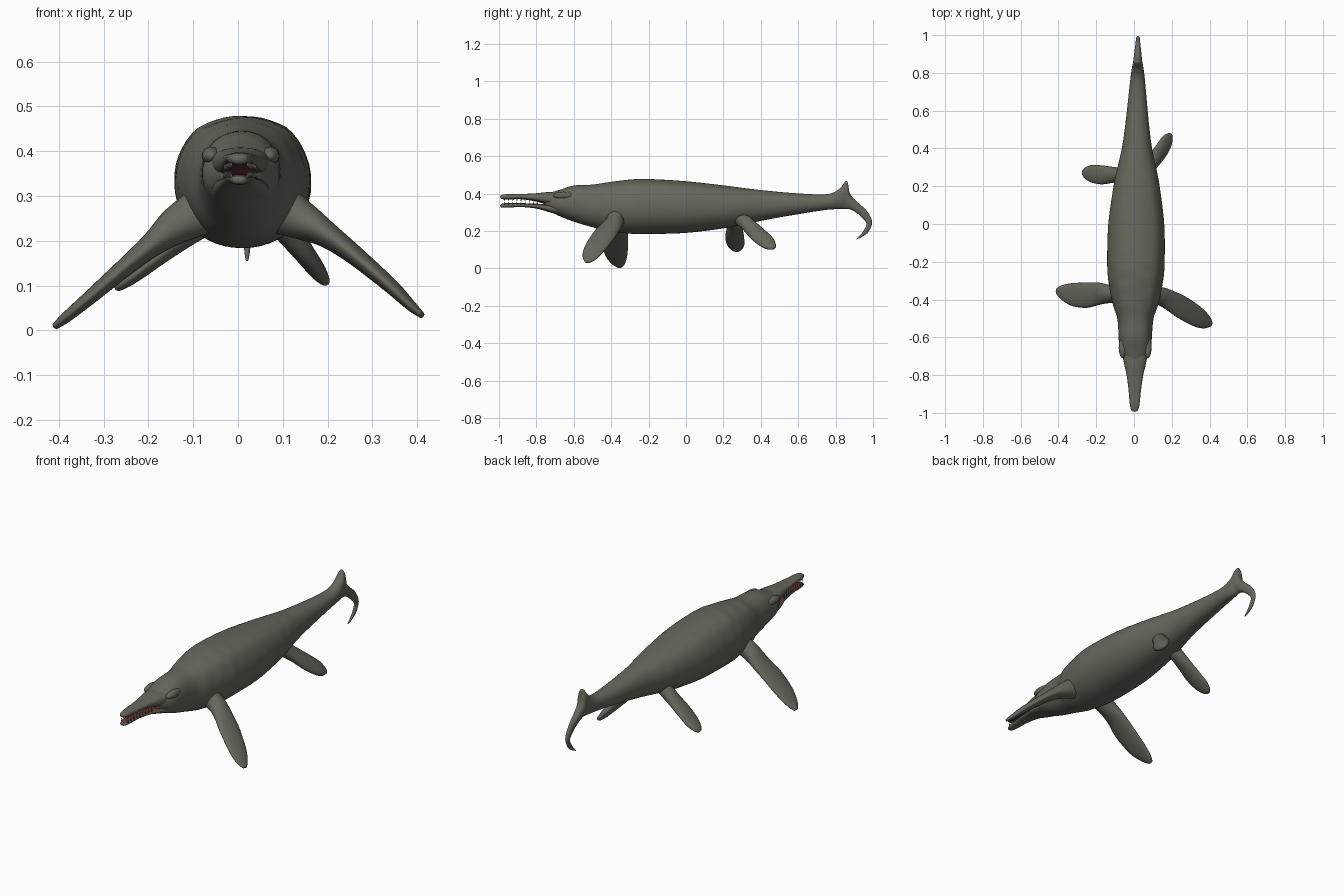
import bpy, bmesh, math
from mathutils import Vector

cube = bpy.data.objects.get("Cube")
if cube:
    bpy.data.objects.remove(cube, do_unlink=True)


def make_material(name, colour):
    mat = bpy.data.materials.new(name)
    mat.use_nodes = True
    mat.diffuse_color = (*colour, 1)
    mat.node_tree.nodes["Principled BSDF"].inputs["Base Color"].default_value = (*colour, 1)
    return mat


skin = make_material("olive grey skin", (.135, .135, .108))
mouth = make_material("dark red mouth", (.13, .04, .032))


def finish(bm, name, materials, rule=None):
    """Turn a bmesh into a smooth shaded object, colouring faces by a rule."""
    bmesh.ops.recalc_face_normals(bm, faces=bm.faces)
    for face in bm.faces:
        face.smooth = True
        face.material_index = int(bool(rule and rule(face)))
    mesh = bpy.data.meshes.new(name)
    bm.to_mesh(mesh)
    bm.free()
    obj = bpy.data.objects.new(name, mesh)
    bpy.context.collection.objects.link(obj)
    for mat in materials:
        mesh.materials.append(mat)
    return obj


def smooth_path(stations, steps):
    """Catmull-Rom interpolation of stations, each a tuple of vectors."""
    rows = []
    last = len(stations) - 1
    for i in range(last):
        quad = [stations[min(max(i + k, 0), last)] for k in (-1, 0, 1, 2)]
        for s in range(steps):
            t = s / steps
            rows.append([
                b + (c - a) * t / 2 + (a * 2 - b * 5 + c * 4 - d) * t**2 / 2
                + (b * 3 - a - c * 3 + d) * t**3 / 2
                for a, b, c, d in zip(*quad)])
    rows.append(list(stations[last]))
    return rows


def loft(name, stations, sides=32, steps=4, power=1, relief=None, materials=(skin,), rule=None):
    """Skin rings given as (centre, half axis across, half axis up)."""
    bm = bmesh.new()
    rings = []
    for centre, across, up in smooth_path(stations, steps):
        ring = []
        for k in range(sides):
            ang = math.tau * k / sides
            c, s = math.cos(ang), math.sin(ang)
            c = math.copysign(abs(c)**power, c)
            s = math.copysign(abs(s)**power, s)
            grow = relief(ang, centre.y) if relief else 1
            ring.append(bm.verts.new(centre + (across * c + up * s) * grow))
        rings.append(ring)
    for one, two in zip(rings, rings[1:]):
        for k in range(sides):
            n = (k + 1) % sides
            bm.faces.new((one[k], one[n], two[n], two[k]))
    # rounded end caps
    for ring, near in ((rings[0], rings[1]), (rings[-1], rings[-2])):
        mid = sum((v.co for v in ring), Vector()) / sides
        inner = sum((v.co for v in near), Vector()) / sides
        size = min((v.co - mid).length for v in ring)
        tip = bm.verts.new(mid + (mid - inner).normalized() * size * .4)
        for k in range(sides):
            bm.faces.new((ring[k], ring[(k + 1) % sides], tip))
    return finish(bm, name, materials, rule)


def mid_x(y):
    """The spine drifts slightly sideways toward the tail."""
    return .012 + .009 * y


def station(y_top, z_top, y_low, z_low, width):
    top, low = Vector((0, y_top, z_top)), Vector((0, y_low, z_low))
    centre = (top + low) / 2
    centre.x = mid_x(centre.y)
    return centre, Vector((width, 0, 0)), (top - low) / 2


# Trunk: y, underside, back, half width
trunk = [
    (-.75, .315, .402, .044), (-.71, .295, .41, .066), (-.67, .277, .422, .084),
    (-.6, .25, .443, .088), (-.5, .22, .448, .096), (-.42, .2, .46, .122),
    (-.3, .186, .475, .145), (-.2, .184, .478, .152), (0, .19, .466, .148),
    (.2, .214, .444, .122), (.3, .234, .431, .102), (.4, .254, .419, .08),
    (.5, .273, .409, .066), (.6, .29, .401, .055), (.7, .306, .396, .045),
    (.77, .315, .4, .038)]
# Tail fluke: upper edge y and z, lower edge y and z, half width
fluke = [
    (.82, .425, .815, .317, .032), (.86, .468, .85, .318, .025),
    (.877, .4, .875, .316, .022), (.92, .352, .905, .302, .018),
    (.965, .31, .94, .272, .013), (.995, .25, .965, .24, .01),
    (.975, .195, .953, .208, .008), (.94, .168, .935, .182, .006),
    (.912, .155, .912, .16, .003)]


def hide_relief(ang, y):
    """Paired ridges along the back with soft knobbly scutes."""
    body = math.exp(-((y + .1) / .42)**2)
    side = abs(math.cos(ang))
    ridge = math.exp(-((side - .66) / .16)**2) if math.sin(ang) > 0 else 0
    scute = .012 * math.sin(y * 70) * math.sin(ang * 4)
    return 1 + body * (.035 * ridge + (scute if math.sin(ang) > -.2 else 0))


loft("body_and_tail",
     [station(y, top, y, low, w) for y, low, top, w in trunk] + [station(*f) for f in fluke],
     sides=48, steps=6, power=.95, relief=hide_relief)

# Jaws, with the facing surfaces coloured as the inside of the mouth
upper = [(-.99, .372, .392, .016), (-.96, .368, .397, .025), (-.88, .37, .398, .033),
         (-.8, .357, .402, .044), (-.74, .342, .408, .058), (-.66, .335, .41, .07)]
lower = [(-.99, .327, .344, .014), (-.96, .325, .349, .022), (-.88, .328, .349, .03),
         (-.8, .32, .346, .04), (-.74, .303, .344, .055), (-.66, .28, .345, .068)]
for name, rows, way in (("upper_jaw", upper, -1), ("lower_jaw", lower, 1)):
    loft(name, [station(y, top, y, low, w) for y, low, top, w in rows], power=.85,
         materials=(skin, mouth), rule=lambda f, way=way: f.normal.z * way > .75)

# Small teeth along both jaw edges
bm = bmesh.new()
for i in range(9):
    y = -.97 + i * .022
    half = .018 + i * .0022
    for side in (-1, 1):
        for z, way in ((.368 - i * .0008, -1), (.348, 1)):
            made = bmesh.ops.create_cone(bm, segments=6, radius1=.004, radius2=.0008,
                                         depth=.014, cap_ends=True)["verts"]
            for v in made:
                v.co = Vector((mid_x(y) + side * half + v.co.x, y + v.co.y, z + way * v.co.z))
finish(bm, "teeth", (skin,))

# Brow ridges
for label, side in (("left", 1), ("right", -1)):
    bm = bmesh.new()
    bmesh.ops.create_uvsphere(bm, u_segments=20, v_segments=12, radius=1)
    for v in bm.verts:
        v.co = Vector((mid_x(-.66) + side * (.066 + .021 * v.co.x),
                       -.655 + .055 * v.co.y, .39 + .02 * v.co.z))
    finish(bm, label + "_brow", (skin,))


def flipper(name, rows):
    """Paddle from rows of x, y, z, half chord and half thickness."""
    points = [Vector(r[:3]) for r in rows]
    along = (points[-1] - points[0]).normalized()
    chord = Vector((0, 1, 0))
    chord = (chord - along * chord.dot(along)).normalized()
    flat = along.cross(chord)
    loft(name, [(p, chord * r[3], flat * r[4]) for p, r in zip(points, rows)], sides=24, steps=6)


flipper("front_left_flipper", [
    (.1, -.375, .265, .05, .055), (.15, -.385, .24, .05, .042), (.2, -.41, .212, .056, .029),
    (.26, -.445, .168, .062, .022), (.34, -.493, .1, .055, .017),
    (.385, -.518, .056, .037, .012), (.41, -.53, .034, .014, .007)])
flipper("front_right_flipper", [
    (-.08, -.37, .265, .045, .055), (-.14, -.37, .232, .05, .042), (-.19, -.37, .193, .06, .028),
    (-.25, -.377, .143, .067, .021), (-.33, -.373, .074, .06, .016),
    (-.385, -.362, .028, .037, .012), (-.41, -.355, .008, .014, .007)])
flipper("rear_left_flipper", [
    (.06, .28, .28, .04, .04), (.1, .33, .235, .04, .032), (.14, .383, .183, .046, .025),
    (.172, .433, .14, .042, .02), (.188, .458, .118, .028, .014), (.196, .472, .109, .012, .008)])
flipper("rear_right_flipper", [
    (-.05, .26, .265, .035, .04), (-.11, .26, .218, .042, .028), (-.17, .26, .17, .05, .02),
    (-.225, .266, .127, .046, .016), (-.258, .27, .103, .03, .012), (-.272, .272, .093, .012, .007)])
